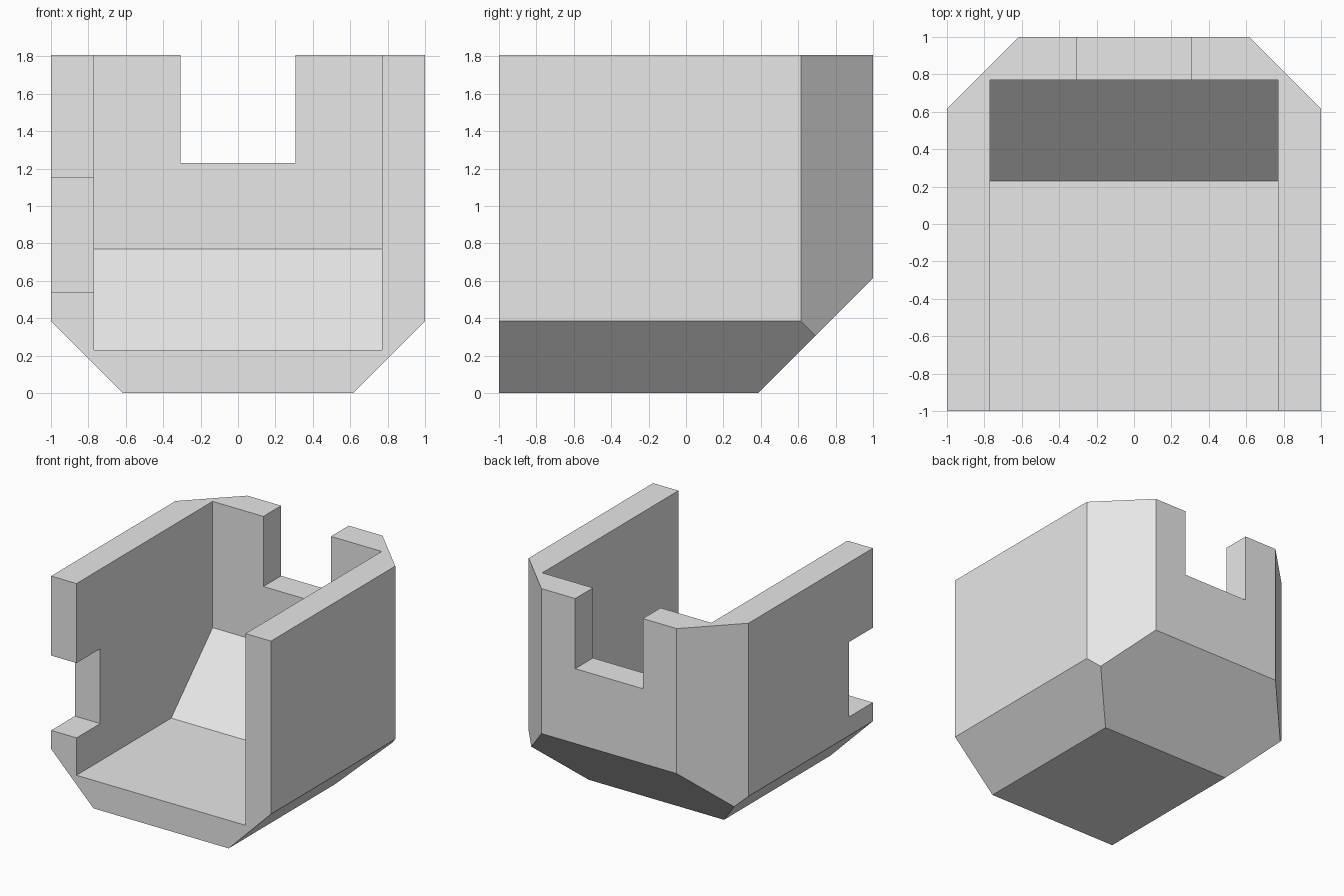
import bpy, bmesh
from mathutils import Vector

if "Cube" in bpy.data.objects:
    bpy.data.objects.remove(bpy.data.objects["Cube"], do_unlink=True)

U = 1 / 13            # module size
TOP = 23.5 * U        # overall height
WALL = 3 * U          # wall thickness
CUT = 5 * U           # chamfer size

grey = bpy.data.materials.new("plain_grey")
grey.use_nodes = True
grey.diffuse_color = (0.8, 0.8, 0.8, 1)
grey.node_tree.nodes["Principled BSDF"].inputs["Base Color"].default_value = (0.8, 0.8, 0.8, 1)


def add_object(name, bm):
    bmesh.ops.recalc_face_normals(bm, faces=bm.faces)
    mesh = bpy.data.meshes.new(name)
    bm.to_mesh(mesh)
    bm.free()
    mesh.materials.append(grey)
    obj = bpy.data.objects.new(name, mesh)
    bpy.context.collection.objects.link(obj)
    return obj


def prism(name, profile, x0, x1):
    """Extrude a (y, z) profile along x."""
    bm = bmesh.new()
    face = bm.faces.new([bm.verts.new((x0, y, z)) for y, z in profile])
    ext = bmesh.ops.extrude_face_region(bm, geom=[face])["geom"]
    moved = [v for v in ext if isinstance(v, bmesh.types.BMVert)]
    bmesh.ops.translate(bm, verts=moved, vec=(x1 - x0, 0, 0))
    return add_object(name, bm)


def box_profile(y0, y1, z0, z1):
    return [(y0, z0), (y1, z0), (y1, z1), (y0, z1)]


# Outer block
shell = prism("shell", box_profile(-1, 1, 0, TOP), -1, 1)

# Chamfers: sliced lower sides, back corners and lower back
bm = bmesh.new()
bm.from_mesh(shell.data)
slices = [((0, CUT, 0), (0, 1, -1))]
for s in (-1, 1):
    slices.append(((s, 0, CUT), (s, 0, -1)))
    slices.append(((s, 1 - CUT, 0), (s, 1, 0)))
for point, normal in slices:
    bmesh.ops.bisect_plane(bm, geom=bm.verts[:] + bm.edges[:] + bm.faces[:],
                           plane_co=Vector(point), plane_no=Vector(normal),
                           clear_outer=True)
    bmesh.ops.holes_fill(bm, edges=[e for e in bm.edges if e.is_boundary])
bmesh.ops.recalc_face_normals(bm, faces=bm.faces)
bm.to_mesh(shell.data)
bm.free()

# Cutters: cavity with sloped back, rear slot, side notch
inner = 1 - WALL
cutters = [
    prism("cavity_cutter", [(-1.2, WALL), (WALL, WALL), (inner, inner),
                            (inner, 2), (-1.2, 2)], -inner, inner),
    prism("rear_slot_cutter", box_profile(0.5, 1.2, 16 * U, 2), -4 * U, 4 * U),
    prism("side_notch_cutter", box_profile(-1.2, -1 + 4 * U, 7 * U, 15 * U), -1.2, -0.6),
]
for cutter in cutters:
    cutter.hide_render = True
    mod = shell.modifiers.new(cutter.name, "BOOLEAN")
    mod.operation = "DIFFERENCE"
    mod.solver = "EXACT"
    mod.object = cutter

# Bake the cuts and discard the cutters
graph = bpy.context.evaluated_depsgraph_get()
baked = bpy.data.meshes.new_from_object(shell.evaluated_get(graph))
shell.modifiers.clear()
shell.data = baked
for cutter in cutters:
    bpy.data.objects.remove(cutter, do_unlink=True)
